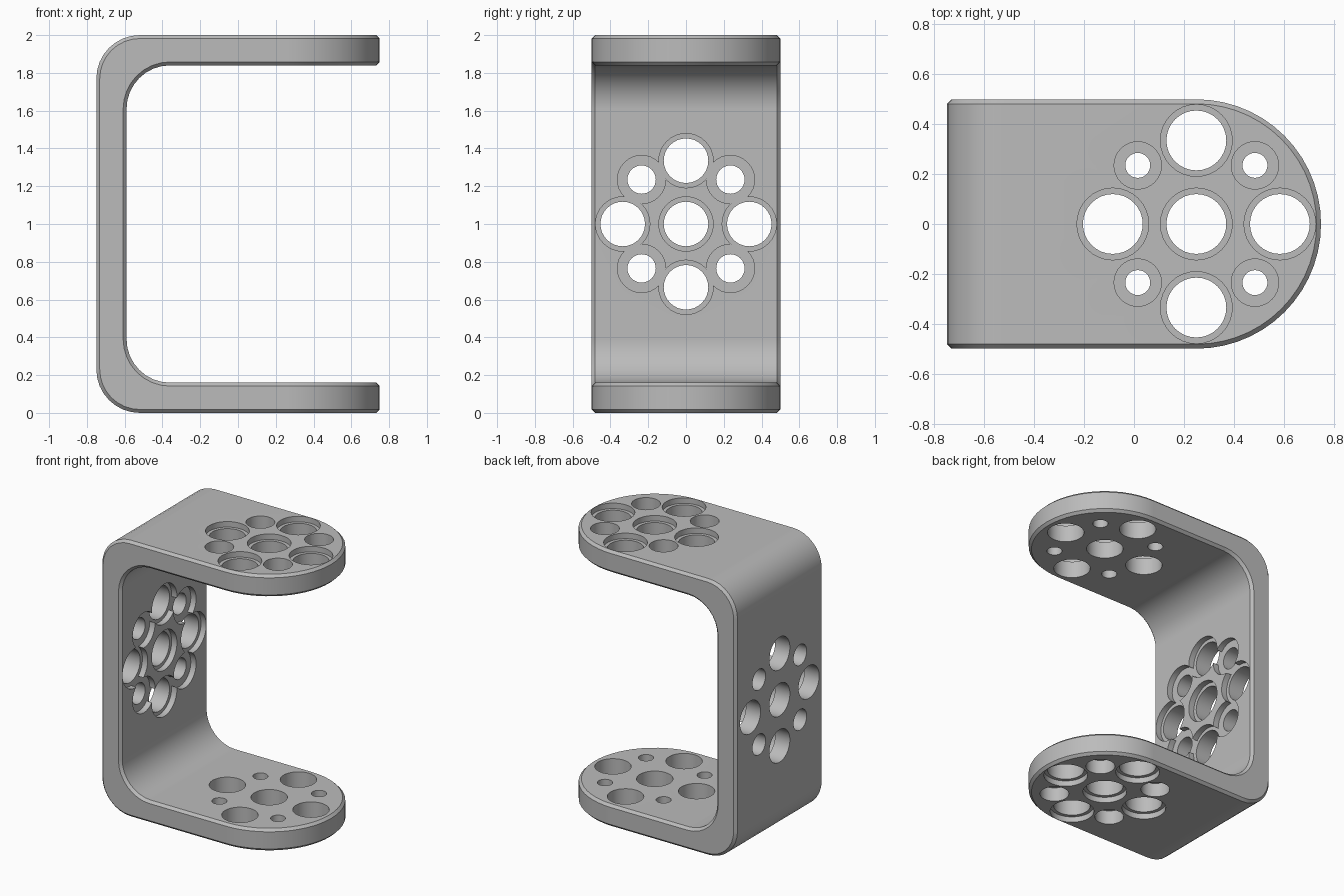
import bpy, bmesh, math
from mathutils import Matrix, Vector

if "Cube" in bpy.data.objects:
    bpy.data.objects.remove(bpy.data.objects["Cube"])

T = 0.16            # plate thickness
HOLE_X = 0.25       # centre of the arm hole pattern


def to_object(name, bm):
    bmesh.ops.recalc_face_normals(bm, faces=bm.faces[:])
    me = bpy.data.meshes.new(name)
    bm.to_mesh(me)
    bm.free()
    ob = bpy.data.objects.new(name, me)
    bpy.context.collection.objects.link(ob)
    return ob


def prism(name, points, direction):
    """Extrude a closed outline along a direction."""
    bm = bmesh.new()
    face = bm.faces.new([bm.verts.new(p) for p in points])
    ext = bmesh.ops.extrude_face_region(bm, geom=[face])
    moved = [v for v in ext['geom'] if isinstance(v, bmesh.types.BMVert)]
    bmesh.ops.translate(bm, verts=moved, vec=Vector(direction))
    return to_object(name, bm)


def arc(cx, cy, r, a0, a1, n):
    return [(cx + r * math.cos(math.radians(a0 + (a1 - a0) * i / n)),
             cy + r * math.sin(math.radians(a0 + (a1 - a0) * i / n))) for i in range(n + 1)]


def cylinder(bm, a, b, r):
    """Cylinder between two points."""
    a, b = Vector(a), Vector(b)
    d = b - a
    m = Matrix.Translation((a + b) / 2) @ d.to_track_quat('Z', 'Y').to_matrix().to_4x4()
    bmesh.ops.create_cone(bm, cap_ends=True, segments=32, radius1=r, radius2=r,
                          depth=d.length, matrix=m)


def boolean(ob, cutter, op):
    cutter.hide_render = True
    mod = ob.modifiers.new(cutter.name, 'BOOLEAN')
    mod.operation, mod.solver, mod.object = op, 'EXACT', cutter


# C-shaped side profile with rounded bends
profile = ([(0.9, 0.0), (0.9, T)] + arc(-0.36, T + 0.23, 0.23, 270, 180, 8)
           + arc(-0.36, 2 - T - 0.23, 0.23, 180, 90, 8) + [(0.9, 2 - T), (0.9, 2.0)]
           + arc(-0.52, 1.77, 0.23, 90, 180, 8) + arc(-0.52, 0.23, 0.23, 180, 270, 8))
bracket = prism("c_bracket", [(x, -0.6, z) for x, z in profile], (0, 1.2, 0))

# Plan outline: straight sides and a half-round end
plan = [(-1.0, 0.5), (-1.0, -0.5)] + arc(HOLE_X, 0, 0.5, -90, 90, 28)
outline = prism("plan_trim", [(x, y, -0.3) for x, y in plan], (0, 0, 2.6))
boolean(bracket, outline, 'INTERSECT')

# Softened edges
bev = bracket.modifiers.new("edge_bevel", 'BEVEL')
bev.width, bev.segments, bev.limit_method = 0.018, 1, 'ANGLE'
bev.angle_limit = math.radians(35)
bev.use_clamp_overlap = False

# Hole pattern: five large holes in a cross, four small ones on the diagonals
large = [(0, 0), (0.335, 0), (-0.335, 0), (0, 0.335), (0, -0.335)]
small = [(sx * 0.235, sy * 0.235) for sx in (-1, 1) for sy in (-1, 1)]
through, large_seats, small_seats = bmesh.new(), bmesh.new(), bmesh.new()

for spots, seats, arm_r, back_r, arm_seat, back_seat, depth in (
        (large, large_seats, 0.12, 0.118, 0.144, 0.144, 0.04),
        (small, small_seats, 0.05, 0.075, 0.095, 0.128, 0.10)):
    for u, v in spots:
        x = HOLE_X + u
        # arms: holes through both, seats on the outer faces
        cylinder(through, (x, v, -0.2), (x, v, 2.2), arm_r)
        cylinder(seats, (x, v, -0.2), (x, v, depth), arm_seat)
        cylinder(seats, (x, v, 2 - depth), (x, v, 2.2), arm_seat)
        # back plate: seats on the inner face
        cylinder(through, (-0.9, u, 1 + v), (-0.5, u, 1 + v), back_r)
        cylinder(seats, (-0.59 - 0.042, u, 1 + v), (-0.5, u, 1 + v), back_seat)

cutters = [outline]
for name, bm in (("through_holes", through), ("large_hole_seats", large_seats),
                 ("small_hole_seats", small_seats)):
    cutter = to_object(name, bm)
    boolean(bracket, cutter, 'DIFFERENCE')
    cutters.append(cutter)

# Bake the modifiers and drop the cutters
dg = bpy.context.evaluated_depsgraph_get()
baked = bpy.data.meshes.new_from_object(bracket.evaluated_get(dg))
bracket.modifiers.clear()
bracket.data = baked
for c in cutters:
    bpy.data.objects.remove(c)

# Plain grey metal
mat = bpy.data.materials.new("grey_metal")
mat.diffuse_color = (0.5, 0.5, 0.5, 1)
mat.use_nodes = True
mat.node_tree.nodes["Principled BSDF"].inputs["Base Color"].default_value = mat.diffuse_color
baked.materials.clear()
baked.materials.append(mat)

bpy.context.view_layer.objects.active = bracket
bracket.select_set(True)
bpy.ops.object.shade_smooth_by_angle(angle=math.radians(30))
wn = bracket.modifiers.new("flat_face_normals", 'WEIGHTED_NORMAL')
wn.keep_sharp = True
